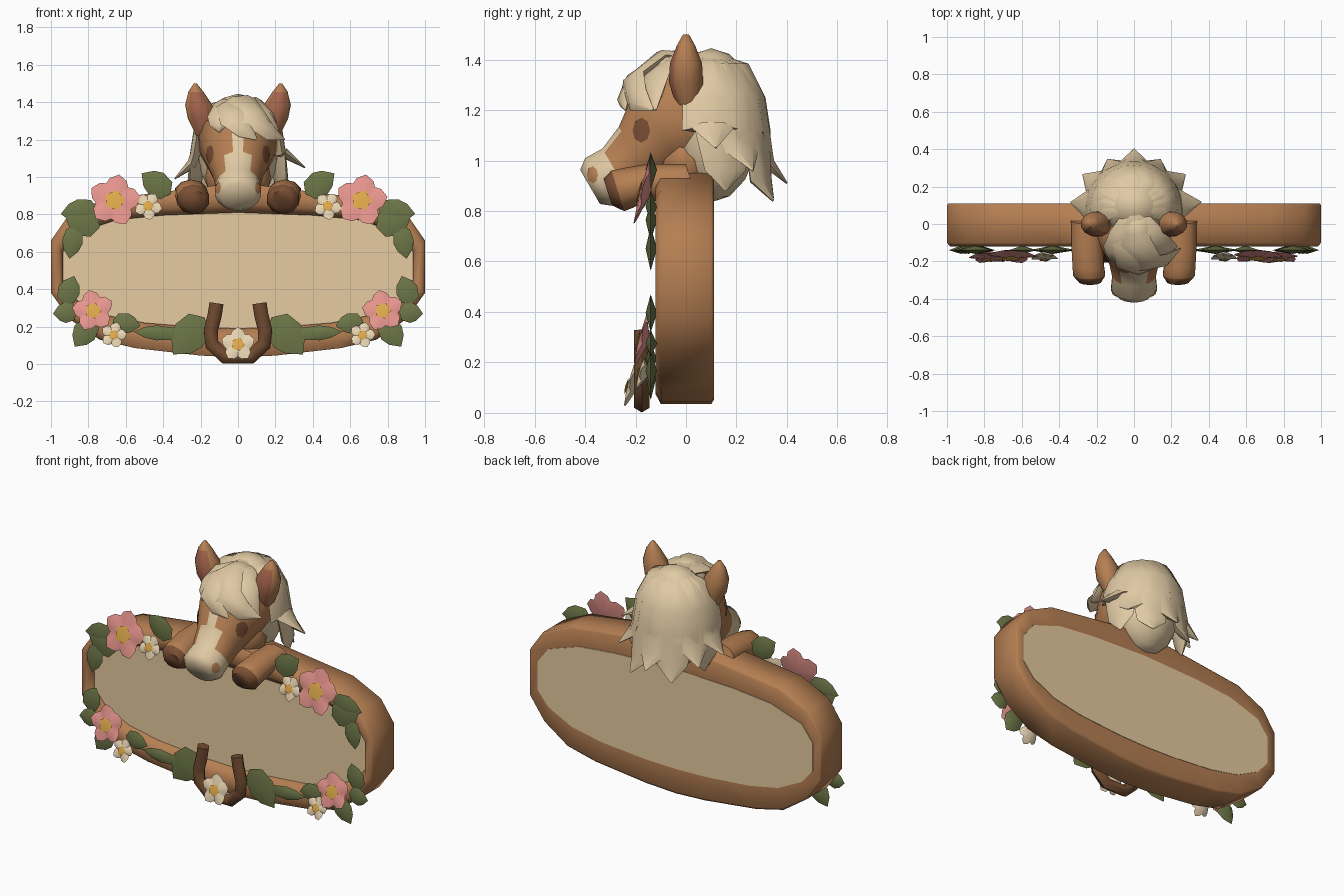
import bpy, bmesh
from math import sin, cos, pi, radians
from mathutils import Vector as V
from mathutils.bvhtree import BVHTree

cube = bpy.data.objects.get("Cube")
if cube:
    bpy.data.objects.remove(cube, do_unlink=True)


def material(name, rgb):
    m = bpy.data.materials.new(name)
    m.use_nodes = True
    m.diffuse_color = (*rgb, 1)
    m.node_tree.nodes["Principled BSDF"].inputs["Base Color"].default_value = (*rgb, 1)
    return m


BROWN = material("chestnut brown", (.46, .21, .085))
CREAM = material("mane cream", (.75, .59, .37))
TAN = material("panel tan", (.8, .6, .35))
DARK = material("dark brown", (.165, .07, .03))
HOOF = material("hoof brown", (.2, .08, .035))
PINK = material("petal pink", (.8, .3, .27))
WHITE = material("petal ivory", (.8, .66, .45))
GREEN = material("leaf green", (.155, .185, .065))
YELLOW = material("pollen yellow", (.74, .4, .07))
INNER = material("inner ear", (.36, .125, .07))


def make(name, verts, faces, mats, rule=None):
    me = bpy.data.meshes.new(name)
    me.from_pydata([tuple(v) for v in verts], [], faces)
    bm = bmesh.new()
    bm.from_mesh(me)
    bmesh.ops.recalc_face_normals(bm, faces=bm.faces)
    bm.to_mesh(me)
    bm.free()
    for m in mats:
        me.materials.append(m)
    for p in me.polygons:
        p.use_smooth = True
        if rule:
            p.material_index = rule(p)
    me.set_sharp_from_angle(angle=radians(60))
    ob = bpy.data.objects.new(name, me)
    bpy.context.collection.objects.link(ob)
    return ob


def skin(rings):
    """Join rings of equal size into a closed tube."""
    n = len(rings[0])
    faces = [(i * n + j, i * n + (j + 1) % n, (i + 1) * n + (j + 1) % n, (i + 1) * n + j)
             for i in range(len(rings) - 1) for j in range(n)]
    faces += [tuple(range(n)), tuple(range((len(rings) - 1) * n, len(rings) * n))]
    return [v for r in rings for v in r], faces


def loft(name, sections, n, up, mats, rule=None):
    """Sections are (x, y, z, half width, half height)."""
    rings = []
    for x, y, z, a, b in sections:
        angles = [2 * pi * (k + .5) / n for k in range(n)]
        rings.append([V((x + a * cos(t), y, z)) + V(up) * b * sin(t) for t in angles])
    return make(name, *skin(rings), mats, rule)


def strand(name, path, widths, thick, mat, centre):
    """Flat tapered sweep whose broad side faces away from centre."""
    pts, rings = [V(p) for p in path], []
    for i, p in enumerate(pts):
        tan = (pts[min(i + 1, len(pts) - 1)] - pts[max(i - 1, 0)]).normalized()
        side = tan.cross(p - V(centre)).normalized()
        out = side.cross(tan)
        w = widths[i]
        t = min(thick, w)
        rings.append([p + side * w * cos(k * pi / 3) + out * t * sin(k * pi / 3) for k in range(6)])
    return make(name, *skin(rings), [mat])


def plate(name, rim, front, back, mat):
    """Two fans sharing a rim."""
    n = len(rim)
    faces = [(k, (k + 1) % n, n + s) for k in range(n) for s in (0, 1)]
    return make(name, rim + [front, back], faces, [mat])


def ellipsoid(name, c, r, mat):
    bm = bmesh.new()
    bmesh.ops.create_uvsphere(bm, u_segments=14, v_segments=8, radius=1)
    verts = [[c[i] + v.co[i] * r[i] for i in range(3)] for v in bm.verts]
    faces = [[v.index for v in f.verts] for f in bm.faces]
    bm.free()
    return make(name, verts, faces, [mat])


# Sign frame and panel
def mirror_loop(half):
    return half + [(-x, z) for x, z in half[::-1] if x]


outer = mirror_loop([(0, .035), (.2, .045), (.55, .085), (.74, .13), (.9, .24), (1, .38),
                     (1, .66), (.91, .79), (.72, .88), (.4, .92), (0, .97)])
inner = mirror_loop([(0, .19), (.2, .195), (.5, .22), (.7, .26), (.86, .34), (.935, .43),
                     (.935, .6), (.86, .7), (.65, .77), (.4, .795), (0, .81)])
profile = [(0, -.08), (.3, -.12), (.75, -.12), (1, -.1), (1, .1), (.9, .11), (0, .105)]
N, M = len(outer), len(profile)
frame_verts = [V((a[0] + (b[0] - a[0]) * t, y, a[1] + (b[1] - a[1]) * t))
               for a, b in zip(inner, outer) for t, y in profile]
frame_faces = [(i * M + j, i * M + (j + 1) % M, (i + 1) % N * M + (j + 1) % M, (i + 1) % N * M + j)
               for i in range(N) for j in range(M)]
make("sign_frame", frame_verts, frame_faces, [BROWN])
make("sign_panel", *skin([[V((x * 1.01, y, z)) for x, z in inner] for y in (-.07, .108)]), [TAN])


# Head with narrow blaze and pale muzzle
def head_colour(p):
    i, j = divmod(p.index, 16)
    return int(i >= 4 or (i == 3 and 2 <= j <= 4) or j == 3)


head = loft("head", [(0, .12, 1.18, .16, .18), (0, 0, 1.18, .215, .23), (0, -.11, 1.12, .18, .19),
                     (0, -.2, 1.02, .135, .135), (0, -.275, .95, .118, .115),
                     (0, -.345, .915, .125, .112), (0, -.38, .895, .09, .08)],
            16, (0, -.5, .86), [BROWN, CREAM], head_colour)
ellipsoid("neck", (0, .0, 1), (.18, .13, .16), BROWN)

# Eyes and nostrils follow the head surface
tree = BVHTree.FromPolygons([v.co for v in head.data.vertices],
                            [tuple(p.vertices) for p in head.data.polygons])


def spot(name, point, r, mat):
    c, n, _, _ = tree.find_nearest(V(point))
    u = n.cross(V((0, 0, 1))).normalized()
    w = u.cross(n)
    rim = []
    for k in range(8):
        q = c + u * r * .8 * cos(k * pi / 4) + w * r * sin(k * pi / 4)
        q, m, _, _ = tree.find_nearest(q)
        rim.append(q + m * .004)
    plate(name, rim, c + n * .008, c - n * .002, mat)


def ear_colour(p):
    i, j = divmod(p.index, 12)
    return int(i < 3 and 7 <= j <= 9)


for s, side in ((1, "left"), (-1, "right")):
    spot(side + "_eye", (s * .148, -.175, 1.12), .05, HOOF)
    spot(side + "_nostril", (s * .11, -.37, .945), .036, BROWN)

    # Broad ears with a coloured front
    loft(side + "_ear", [(s * .17, .01, 1.22, .055, .05), (s * .195, 0, 1.31, .075, .07),
                         (s * .21, 0, 1.385, .075, .066), (s * .225, 0, 1.455, .042, .038),
                         (s * .228, 0, 1.5, .008, .012)],
         12, (0, 1, 0), [BROWN, INNER], ear_colour)

    # Forelegs resting on the frame
    loft(side + "_foreleg", [(s * .25, .02, .92, .09, .07), (s * .25, -.13, .915, .088, .075),
                             (s * .245, -.22, .895, .088, .08), (s * .24, -.27, .88, .09, .085),
                             (s * .235, -.31, .875, .06, .055)],
         10, (0, -.3, .95), [BROWN, HOOF], lambda p: int(30 <= p.index != 40))

# Mane base and back locks
ellipsoid("mane_base", (0, .1, 1.14), (.22, .19, .305), CREAM)
ellipsoid("forelock_base", (.02, -.03, 1.275), (.13, .15, .165), CREAM)
core = (0, .08, 1.1)
for az, reach, low in ((-84, .34, .99), (-56, .33, .95), (-28, .3, .85), (0, .32, .91),
                       (28, .3, .84), (56, .33, .96), (84, .36, 1.05), (-72, .25, .88), (72, .25, .88)):
    d = V((sin(radians(az)), cos(radians(az)), 0))
    path = [V((0, .08, z)) + d * r for r, z in
            ((.06, 1.39), (.15, 1.365), (.205, 1.25), (.225, 1.12), (.245, low + .08), (reach, low))]
    strand(f"mane_lock_{az}", path, (.04, .085, .115, .12, .085, .004), .03, CREAM, core)

# Forelock swept to one side
for k, path in enumerate([
        [(0, .08, 1.4), (.01, -.1, 1.41), (.08, -.21, 1.32), (.17, -.19, 1.24), (.25, -.13, 1.2)],
        [(0, .08, 1.39), (-.03, -.12, 1.38), (-.02, -.22, 1.31), (.04, -.24, 1.25), (.1, -.24, 1.2)],
        [(0, .06, 1.38), (.06, -.05, 1.4), (.13, -.12, 1.33), (.18, -.13, 1.26), (.23, -.12, 1.2)],
        [(0, .06, 1.39), (-.05, -.07, 1.39), (-.09, -.15, 1.32), (-.1, -.18, 1.28), (-.1, -.2, 1.24)]]):
    strand(f"forelock_{k}", path, (.05, .085, .08, .055, .004), .028, CREAM, core)

# Horseshoe
shoe = [(.115, .325), (.125, .26), (.145, .18), (.14, .105), (.07, .038)]
strand("horseshoe", [(x, -.175, z) for x, z in shoe] + [(-x, -.175, z) for x, z in shoe[::-1]],
       [.038] * 10, .035, DARK, (0, 99, .1))


# Flowers, tilted slightly upwards
def flower(name, x, z, r, y, mat, turn):
    def at(radius, t, depth):
        h = radius * sin(t)
        return V((x + radius * cos(t), y + depth + .25 * h, z + h))

    rim = [at(r * f, radians(turn + 72 * k + a), d) for k in range(5) for a, f, d in
           ((-22, .87, 0), (0, 1, -.005), (22, .87, 0), (36, .72, .008))]
    plate(name, rim, at(0, 0, -.012), at(0, 0, .035), mat)
    disc = [at(.4 * r, k * pi / 2.5, -.014) for k in range(5)]
    plate(name + "_centre", disc, at(0, 0, -.02), at(0, 0, -.006), YELLOW)


flower("shoe_flower", 0, .105, .092, -.222, WHITE, 90)
for s, side in ((1, "left"), (-1, "right")):
    flower(side + "_upper_pink_flower", s * .66, .875, .14, -.172, PINK, 80)
    flower(side + "_lower_pink_flower", s * .775, .285, .112, -.178, PINK, 100)
    flower(side + "_upper_pale_flower", s * .48, .845, .075, -.178, WHITE, 60)
    flower(side + "_lower_pale_flower", s * .665, .155, .07, -.178, WHITE, 75)

    # Leaves: base x, base z, angle, length, width
    for k, (x, z, a, l, w) in enumerate([
            (.75, .83, -8, .2, .13), (.74, .73, 20, .2, .16), (.87, .74, -80, .18, .11),
            (.36, .91, 35, .19, .14), (.93, .32, 110, .16, .12), (.86, .28, -5, .13, .11),
            (.77, .24, -55, .18, .13), (.67, .23, 190, .15, .11), (.18, .25, -50, .26, .19),
            (.31, .16, 3, .25, .08)]):
        d = V((cos(radians(a)), 0, sin(radians(a))))
        across = V((-d.z, 0, d.x))
        rim = [V((x, -.14, z)) + d * l * u + across * w * v for u, v in
               ((0, 0), (.15, .4), (.5, .5), (.75, .36), (1, 0), (.75, -.36), (.5, -.5), (.15, -.4))]
        for p in rim:
            p.x *= s
        mid = V(((x + d.x * l * .5) * s, 0, z + d.z * l * .5))
        plate(f"{side}_leaf_{k}", rim, mid + V((0, -.16, 0)), mid + V((0, -.115, 0)), GREEN)
